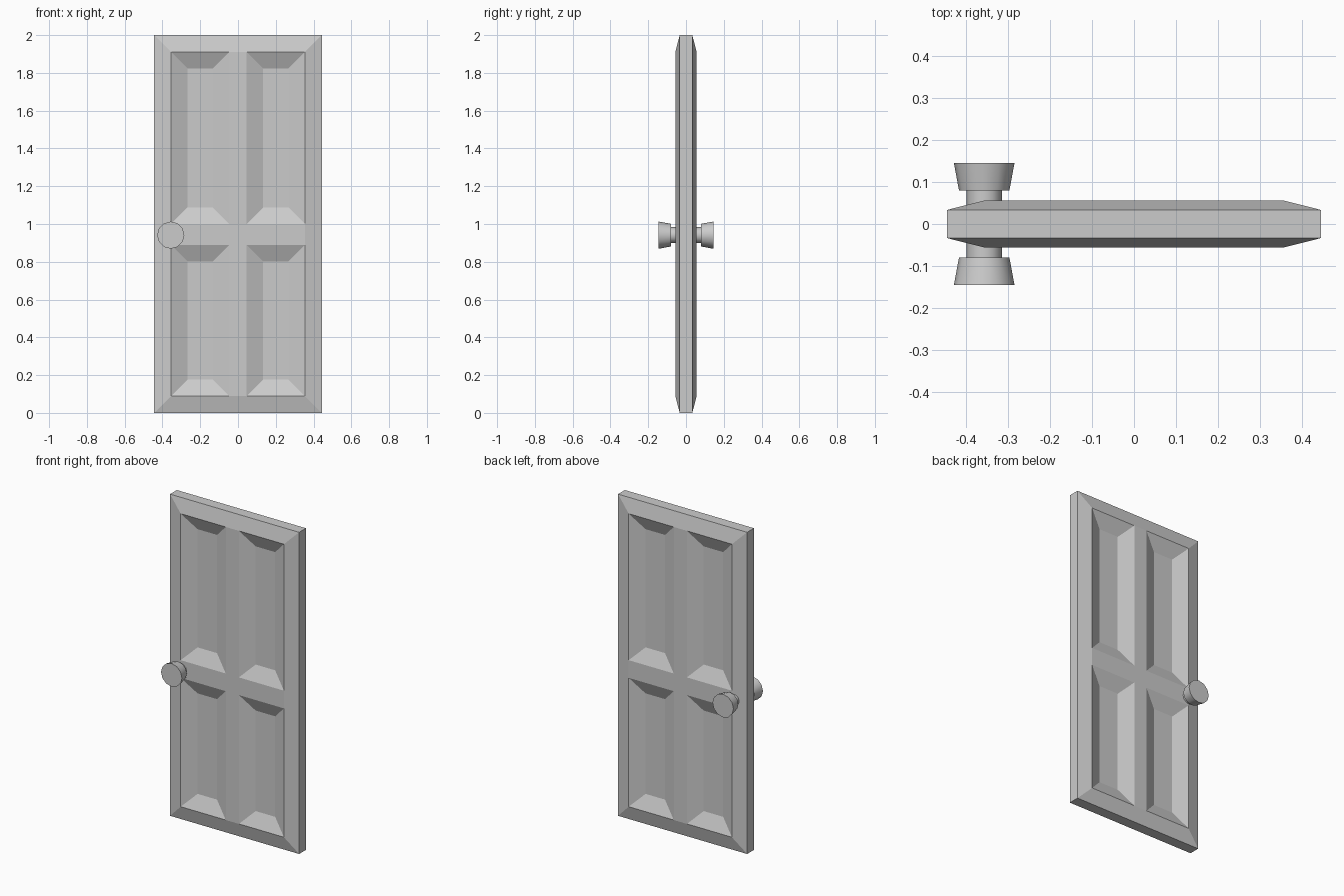
import bpy, bmesh, math
from mathutils import Matrix

if "Cube" in bpy.data.objects:
    bpy.data.objects.remove(bpy.data.objects["Cube"])

W, H, EDGE_Y, FACE_Y = 0.444, 2.0, 0.0335, 0.056
BORDER, PANEL_SLOPE, PANEL_DEPTH = 0.089, 0.088, 0.04
MULLION, RAIL_LOW, RAIL_HIGH = 0.045, 0.89, 1.0


def finish(bm, name):
    bmesh.ops.recalc_face_normals(bm, faces=bm.faces)
    mesh = bpy.data.meshes.new(name)
    bm.to_mesh(mesh)
    bm.free()
    obj = bpy.data.objects.new(name, mesh)
    bpy.context.collection.objects.link(obj)
    return obj


def flat_faces(bm):
    bm.normal_update()
    return [f for f in bm.faces if abs(f.normal.y) > 0.999]


# Door leaf: slab with sloped border and four sunken panels on both sides
bm = bmesh.new()
bmesh.ops.create_cube(bm, size=1, matrix=Matrix.Translation((0, 0, H / 2))
                      @ Matrix.Diagonal((2 * W, 2 * EDGE_Y, H, 1)))
bmesh.ops.inset_individual(bm, faces=flat_faces(bm), thickness=BORDER,
                           depth=FACE_Y - EDGE_Y, use_even_offset=True)
cuts = [((s * MULLION, 0, 0), (1, 0, 0)) for s in (-1, 1)]
cuts += [((0, 0, z), (0, 0, 1)) for z in (RAIL_LOW, RAIL_HIGH)]
for co, no in cuts:
    faces = flat_faces(bm)
    edges = {e for f in faces for e in f.edges}
    verts = {v for f in faces for v in f.verts}
    bmesh.ops.bisect_plane(bm, geom=faces + list(edges) + list(verts),
                           plane_co=co, plane_no=no)
panels = []
for f in flat_faces(bm):
    c = f.calc_center_median()
    if abs(c.x) > MULLION + 0.01 and not RAIL_LOW < c.z < RAIL_HIGH:
        panels.append(f)
bmesh.ops.inset_individual(bm, faces=panels, thickness=PANEL_SLOPE,
                           depth=-PANEL_DEPTH, use_even_offset=True)
finish(bm, "door_leaf")


# Door knobs: flared grips joined by a spindle
def cone(name, r1, r2, y1, y2):
    bm = bmesh.new()
    bmesh.ops.create_cone(bm, cap_ends=True, segments=12, radius1=r1, radius2=r2,
                          depth=abs(y2 - y1))
    turn = math.pi / 2 if y2 < y1 else -math.pi / 2
    bm.transform(Matrix.Translation((-0.356, (y1 + y2) / 2, 0.941))
                 @ Matrix.Rotation(turn, 4, 'X'))
    obj = finish(bm, name)
    bpy.ops.object.select_all(action='DESELECT')
    obj.select_set(True)
    bpy.context.view_layer.objects.active = obj
    bpy.ops.object.shade_smooth_by_angle(angle=math.radians(40))


cone("knob_spindle", 0.042, 0.042, -0.081, 0.081)
for side, name in ((-1, "front_knob"), (1, "back_knob")):
    cone(name, 0.06, 0.072, side * 0.08, side * 0.145)
